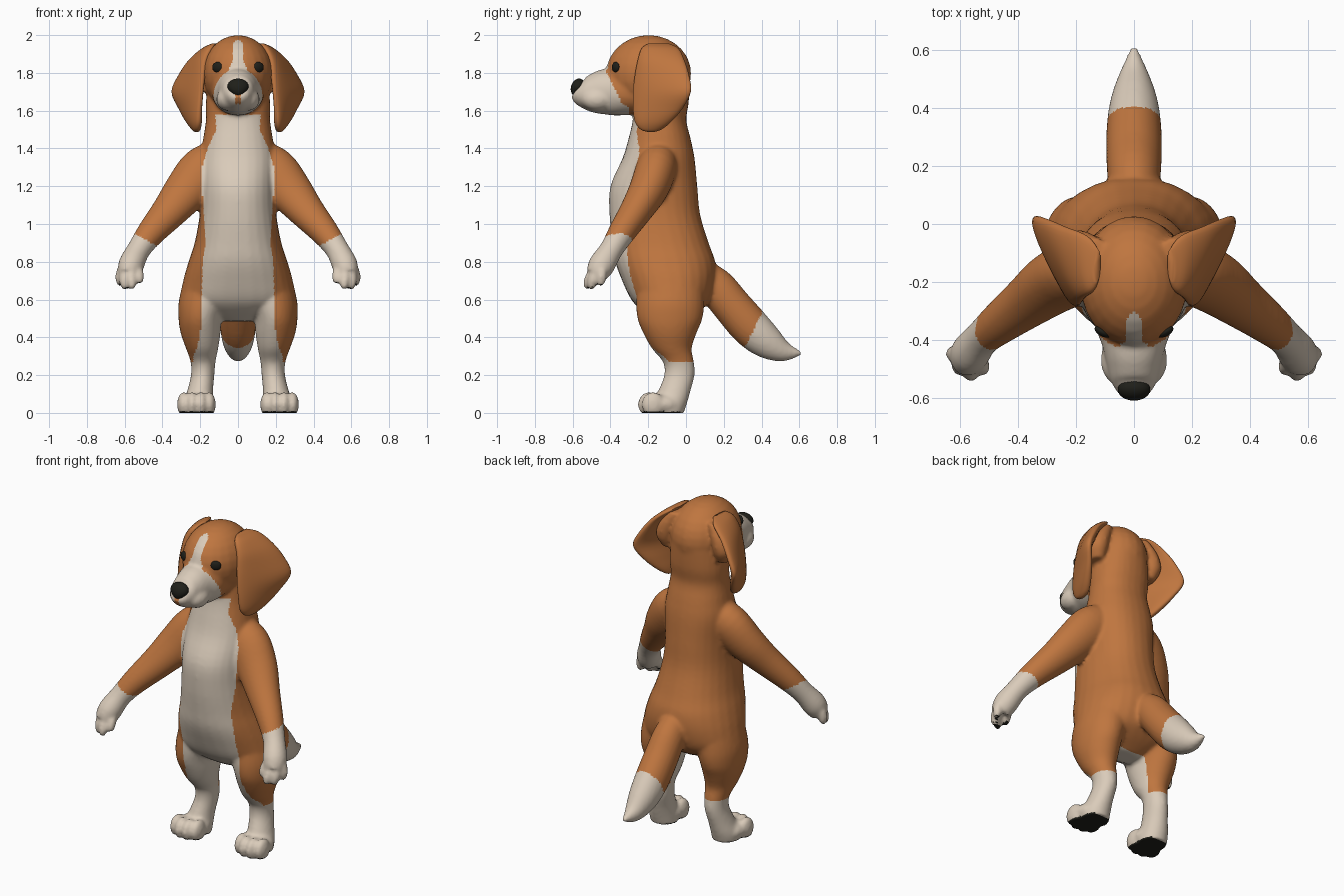
import bpy, bmesh, math
from mathutils import Vector, Matrix

if "Cube" in bpy.data.objects:
    bpy.data.objects.remove(bpy.data.objects["Cube"])


def material(name, rgb):
    m = bpy.data.materials.new(name)
    m.diffuse_color = (*rgb, 1)
    m.use_nodes = True
    m.node_tree.nodes["Principled BSDF"].inputs["Base Color"].default_value = m.diffuse_color
    return m


TAN = material("tan_fur", (0.52, 0.18, 0.05))
CREAM = material("cream_fur", (0.70, 0.60, 0.49))
BLACK = material("black_skin", (0.014, 0.014, 0.010))


def spline(rows, steps=4):
    """Catmull-Rom interpolation of rows of numbers."""
    out, n = [], len(rows)
    for i in range(n - 1):
        p = [rows[max(0, min(n - 1, i + k))] for k in (-1, 0, 1, 2)]
        for s in range(steps):
            t = s / steps
            out.append([0.5 * (2 * b + (c - a) * t + (2 * a - 5 * b + 4 * c - d) * t * t
                               + (3 * b - a - 3 * c + d) * t ** 3) for a, b, c, d in zip(*p)])
    return out + [list(rows[-1])]


def skin(bm, rings, power=2.0, sides=28):
    """Closed loft through rings of (centre, half axis u, half axis v)."""
    loops = []
    for c, u, v in rings:
        loop = []
        for k in range(sides):
            a = 2 * math.pi * k / sides
            ca, sa = math.cos(a), math.sin(a)
            ca = math.copysign(abs(ca) ** (2 / power), ca)
            sa = math.copysign(abs(sa) ** (2 / power), sa)
            loop.append(bm.verts.new(c + u * ca + v * sa))
        loops.append(loop)
    for a, b in zip(loops, loops[1:]):
        for k in range(sides):
            j = (k + 1) % sides
            bm.faces.new((a[k], a[j], b[j], b[k]))
    bm.faces.new(loops[0])
    bm.faces.new(loops[-1])


def column(bm, rows, side=1, power=2.0):
    """Rows of z, x, y, rx, ry with level rings."""
    skin(bm, [(Vector((side * x, y, z)), Vector((rx, 0, 0)), Vector((0, ry, 0)))
              for z, x, y, rx, ry in spline(rows)], power)


def tube(bm, rows, side=1, power=2.0):
    """Rows of x, y, z, ru, rv with rings square to the path."""
    pts = spline(rows)
    pos = [Vector((side * p[0], p[1], p[2])) for p in pts]
    rings = []
    for i, p in enumerate(pts):
        t = (pos[min(i + 1, len(pos) - 1)] - pos[max(i - 1, 0)]).normalized()
        u = (Vector((1, 0, 0)) - t * t.x).normalized()
        rings.append((pos[i], u * p[3], t.cross(u) * p[4]))
    skin(bm, rings, power)


def ball(bm, loc, rad, rot=None):
    m = Matrix.Translation(loc) @ (rot or Matrix()) @ Matrix.Diagonal((*rad, 1))
    bmesh.ops.create_uvsphere(bm, u_segments=24, v_segments=14, radius=1, matrix=m)


def finish(bm, name, mat=None):
    bmesh.ops.recalc_face_normals(bm, faces=bm.faces)
    me = bpy.data.meshes.new(name)
    bm.to_mesh(me)
    bm.free()
    ob = bpy.data.objects.new(name, me)
    bpy.context.collection.objects.link(ob)
    if mat:
        me.materials.append(mat)
        me.polygons.foreach_set("use_smooth", [True] * len(me.polygons))
    return ob


# ---- body: torso, head, limbs and tail, fused into one skin ----
bm = bmesh.new()
column(bm, [(1.80, 0, -.13, .15, .152), (1.65, 0, -.13, .17, .145), (1.55, 0, -.14, .17, .142),
            (1.45, 0, -.14, .185, .165), (1.35, 0, -.145, .20, .19), (1.2, 0, -.17, .197, .23),
            (1.05, 0, -.165, .203, .24), (.9, 0, -.135, .23, .255), (.8, 0, -.11, .262, .265),
            (.7, 0, -.09, .29, .248), (.6, 0, -.08, .302, .21), (.54, 0, -.08, .23, .15),
            (.485, 0, -.08, .08, .06)], power=2.2)
# skull and muzzle
ball(bm, (0, -.198, 1.797), (.187, .226, .203))
tube(bm, [(0, -.20, 1.70, .14, .11), (0, -.34, 1.70, .136, .125), (0, -.42, 1.70, .110, .122),
          (0, -.49, 1.695, .094, .106), (0, -.55, 1.70, .076, .078), (0, -.58, 1.715, .05, .05)],
     power=2.1)
# tail
tube(bm, [(0, .03, .76, .07, .08), (0, .15, .675, .09, .1), (0, .24, .57, .096, .103),
          (0, .34, .455, .094, .105), (0, .43, .375, .08, .09), (0, .52, .325, .05, .055),
          (0, .615, .315, .008, .008)])
for s in (1, -1):
    # jowl
    ball(bm, (s * .055, -.47, 1.66), (.06, .085, .06))
    # ear root
    column(bm, [(1.93, .13, -.10, .04, .05), (1.85, .175, -.095, .055, .07),
                (1.77, .195, -.10, .06, .075), (1.70, .185, -.12, .04, .06)], s)
    # leg
    column(bm, [(.86, .12, -.08, .07, .11), (.74, .15, -.08, .12, .165), (.6, .182, -.083, .13, .18),
                (.5, .2, -.085, .115, .172),
                (.42, .198, -.085, .105, .14), (.34, .19, -.075, .085, .105),
                (.27, .185, -.04, .066, .082), (.2, .187, -.035, .062, .08),
                (.12, .2, -.06, .068, .085), (.05, .21, -.085, .08, .09), (-.01, .21, -.095, .08, .08)], s)
    # foot and toes
    ball(bm, (s * .215, -.12, .045), (.095, .10, .062))
    for x, y in ((.152, -.175), (.195, -.195), (.243, -.195), (.288, -.175)):
        ball(bm, (s * x, y, .045), (.034, .06, .066))
    # arm
    tube(bm, [(.08, -.14, 1.36, .10, .095), (.18, -.16, 1.285, .13, .108), (.27, -.20, 1.18, .12, .102),
              (.36, -.265, 1.07, .097, .086), (.46, -.34, .955, .075, .072), (.525, -.395, .865, .062, .062),
              (.565, -.445, .785, .068, .07), (.58, -.475, .73, .055, .058)], s)
    # fingers
    for a, b in (((.53, -.475, .76), (.522, -.50, .71)), ((.568, -.50, .74), (.562, -.522, .675)),
                 ((.603, -.485, .74), (.60, -.50, .672)), ((.618, -.445, .76), (.625, -.45, .695))):
        a, b = (Vector((s * p[0], p[1], p[2])) for p in (a, b))
        q = (b - a).to_track_quat('Z', 'Y').to_matrix().to_4x4()
        ball(bm, (a + b) / 2, (.028, .028, .058), q)
body = finish(bm, "body")
mod = body.modifiers.new("fuse", 'REMESH')
mod.mode, mod.voxel_size = 'VOXEL', 0.011
mod = body.modifiers.new("relax", 'SMOOTH')
mod.factor, mod.iterations = 0.5, 5
deps = bpy.context.evaluated_depsgraph_get()
fused = bpy.data.meshes.new_from_object(body.evaluated_get(deps))
body.modifiers.clear()
body.data = fused
for v in fused.vertices:
    v.co.z = max(v.co.z, 0)
fused.materials.clear()
for m in (TAN, CREAM, BLACK):
    fused.materials.append(m)

# half width of the cream bib by height
BIB = [(0, .25), (.3, .235), (.4, .20), (.6, .19), (.8, .187), (.9, .172), (1.05, .18), (1.2, .192),
       (1.3, .19), (1.4, .16), (1.5, .115), (1.7, .13)]


def bib(z):
    for (z0, w0), (z1, w1) in zip(BIB, BIB[1:]):
        if z <= z1:
            return w0 + (w1 - w0) * (z - z0) / (z1 - z0)
    return 0


def coat(c, n):
    x, y, z = abs(c.x), c.y, c.z
    if (z < .009 and y < -.03) or (x > .5 and z < .70 and n.z < -.7):
        return 2                                     # paw pads
    if z < .27 and y < .2:
        return 1                                     # socks
    if y > .2:
        return int(2 * y - z > .275)                 # tail tip
    if x > .38:
        return int(z < .90 + (x - .46) * .55)        # mittens
    if z > 1.58:                                     # muzzle, lip and blaze
        if x < .011 and 1.635 < z < 1.685 and y < -.53:
            return 0
        return int((z < 1.835 and y < -.425 + (1.81 - z) * .5)
                   or (y < -.30 and x < min(.031, (-.29 - y) * .6) + max(0, 1.86 - z) * .4))
    if z < .52 and x < .16 and y < -.02:
        return 1                                     # inner thighs
    return int(x < bib(z) and y < (-.08 if z < .6 else -.16))


for p in fused.polygons:
    p.material_index = coat(p.center, p.normal)
    p.use_smooth = True

# ---- ears: hanging flaps, rows of z, front x, front y, back x, back y, half thickness ----
EAR = [(1.955, .13, -.20, .125, -.09, .012), (1.93, .148, -.235, .17, -.04, .03),
       (1.87, .172, -.255, .245, -.01, .034), (1.79, .182, -.27, .305, .015, .034),
       (1.70, .19, -.28, .345, .025, .032), (1.61, .20, -.28, .305, -.02, .032),
       (1.54, .205, -.27, .262, -.08, .03), (1.50, .212, -.24, .232, -.13, .02),
       (1.487, .216, -.20, .222, -.17, .008)]
for s, side in ((1, "left"), (-1, "right")):
    bm = bmesh.new()
    rings = []
    for z, fx, fy, bx, by, th in spline(EAR):
        f, b = Vector((s * fx, fy, z)), Vector((s * bx, by, z))
        u = (b - f) / 2
        rings.append(((f + b) / 2, u, Vector((u.y, -u.x, 0)).normalized() * th))
    skin(bm, rings, 2.3)
    finish(bm, "ear_" + side, TAN)
    # eye
    bm = bmesh.new()
    ball(bm, (s * .108, -.372, 1.830), (.031, .016, .028), Matrix.Rotation(s * .5, 4, 'Z'))
    finish(bm, "eye_" + side, BLACK)

# ---- nose: wide on top, narrow below ----
bm = bmesh.new()
ball(bm, (0, -.572, 1.722), (.056, .038, .048))
for v in bm.verts:
    k = (v.co.z - 1.722) / .048
    v.co.x *= 1 + .35 * k if k < 0 else 1 + .12 * k
    v.co.y += .006 * k
finish(bm, "nose", BLACK)
